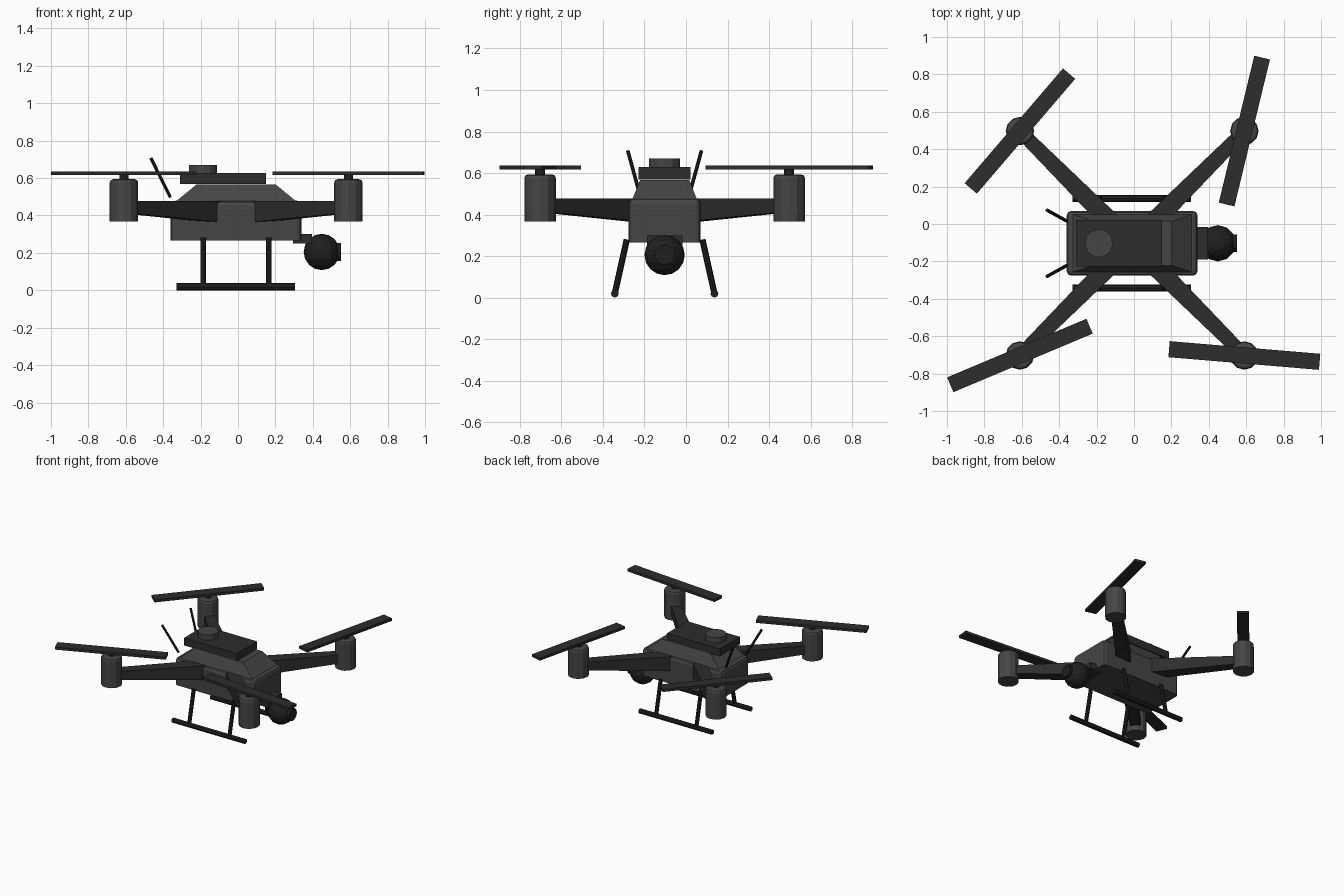
import bpy, bmesh, math
from mathutils import Vector, Matrix

if "Cube" in bpy.data.objects:
    bpy.data.objects.remove(bpy.data.objects["Cube"])


def material(name, v):
    m = bpy.data.materials.new(name)
    m.use_nodes = True
    m.diffuse_color = (v, v, v, 1)
    bsdf = m.node_tree.nodes["Principled BSDF"]
    bsdf.inputs["Base Color"].default_value = (v, v, v, 1)
    bsdf.inputs["Roughness"].default_value = 0.6
    return m


GREY = material("hull grey", 0.06)
DARK = material("dark grey", 0.026)
BLACK = material("soft black", 0.014)
CX, CY = -0.01, -0.103          # hull centre


def finish(bm, name, mat):
    bmesh.ops.recalc_face_normals(bm, faces=bm.faces)
    me = bpy.data.meshes.new(name)
    bm.to_mesh(me)
    bm.free()
    me.materials.append(mat)
    ob = bpy.data.objects.new(name, me)
    bpy.context.collection.objects.link(ob)
    return ob


def box(name, mat, centre, size, angle=0):
    bm = bmesh.new()
    bmesh.ops.create_cube(bm, size=1, matrix=Matrix.Translation(centre)
                          @ Matrix.Rotation(angle, 4, 'Z') @ Matrix.Diagonal((*size, 1)))
    return finish(bm, name, mat)


def rod(name, mat, a, b, r, sides=12, chamfer=0):
    a, b = Vector(a), Vector(b)
    d = b - a
    bm = bmesh.new()
    bmesh.ops.create_cone(bm, cap_ends=True, segments=sides, radius1=r, radius2=r, depth=d.length)
    if chamfer:
        top = [e for e in bm.edges if all(v.co.z > 0 for v in e.verts)]
        bmesh.ops.bevel(bm, geom=top, offset=chamfer, segments=2, profile=0.5, affect='EDGES')
    bm.transform(Matrix.Translation((a + b) / 2) @ d.to_track_quat('Z', 'Y').to_matrix().to_4x4())
    return finish(bm, name, mat)


def loft(name, mat, sections):
    """Skin through four-cornered sections and cap both ends."""
    bm = bmesh.new()
    rings = [[bm.verts.new(p) for p in s] for s in sections]
    for p, q in zip(rings, rings[1:]):
        for i in range(4):
            j = (i + 1) % 4
            bm.faces.new((p[i], p[j], q[j], q[i]))
    bm.faces.new(rings[0])
    bm.faces.new(rings[-1])
    return finish(bm, name, mat)


def rect(hx, hy, z):
    return [(CX + sx * hx, CY + sy * hy, z) for sx, sy in ((-1, -1), (1, -1), (1, 1), (-1, 1))]


# hull: box with rounded upright and top edges, sharp underside
bm = bmesh.new()
bmesh.ops.create_cube(bm, size=1, matrix=Matrix.Translation((CX, CY, 0.372))
                      @ Matrix.Diagonal((0.7, 0.346, 0.214, 1)))
soft = [e for e in bm.edges if any(v.co.z > 0.4 for v in e.verts)]
bmesh.ops.bevel(bm, geom=soft, offset=0.025, segments=2, profile=0.5, affect='EDGES')
finish(bm, "hull", GREY)

# sloped upper shell, battery and navigation disc
loft("upper_shell", GREY, [rect(0.322, 0.155, 0.475), rect(0.21, 0.118, 0.567)])
box("battery_pack", DARK, (-0.08, CY, 0.598), (0.46, 0.25, 0.06))
rod("navigation_disc", GREY, (-0.188, CY, 0.625), (-0.188, CY, 0.67), 0.075)

# arms, motors and propellers
corners = {"front_left": (1, 1, 76.4), "front_right": (1, -1, -4.8),
           "rear_left": (-1, 1, 49.4), "rear_right": (-1, -1, 22.8)}
for label, (sx, sy, turn) in corners.items():
    mx, my = CX + sx * 0.6, CY + sy * 0.6
    along = Vector((sx, sy, 0)).normalized()
    across = Vector((-along.y, along.x, 0))
    hub = Vector((CX, CY, 0))
    ends = []
    for dist, half, low in ((0.14, 0.052, 0.362), (0.83, 0.036, 0.412)):
        c = hub + along * dist
        ends.append([c + across * s * half + Vector((0, 0, z))
                     for s, z in ((-1, low), (1, low), (1, 0.477), (-1, 0.477))])
    loft(label + "_arm", DARK, ends)
    rod(label + "_motor", GREY, (mx, my, 0.367), (mx, my, 0.594), 0.076, 12, 0.018)
    rod(label + "_shaft", BLACK, (mx, my, 0.59), (mx, my, 0.62), 0.024)
    box(label + "_propeller", DARK, (mx, my, 0.626), (0.808, 0.086, 0.02), math.radians(turn))

# landing gear and aerials, mirrored about the hull centre line
for side, s in (("left", 1), ("right", -1)):
    y = CY + s * 0.24
    rod(side + "_skid", BLACK, (-0.328, y, 0.019), (0.306, y, 0.019), 0.019, 8)
    for place, x in (("front", 0.165), ("rear", -0.186)):
        rod(f"{side}_{place}_leg", BLACK, (x, CY + s * 0.182, 0.28), (x, y, 0.02), 0.015, 8)
    rod(side + "_aerial", BLACK, (-0.362, CY + s * 0.12, 0.498),
        (-0.465, CY + s * 0.177, 0.706), 0.009, 8)

# nose camera
box("camera_mount", DARK, (0.345, CY, 0.275), (0.1, 0.172, 0.05))
bm = bmesh.new()
bmesh.ops.create_uvsphere(bm, u_segments=12, v_segments=8, radius=0.097,
                          matrix=Matrix.Translation((0.448, CY, 0.205)))
finish(bm, "camera_ball", BLACK)
rod("camera_lens", BLACK, (0.50, CY, 0.205), (0.552, CY, 0.205), 0.048)
